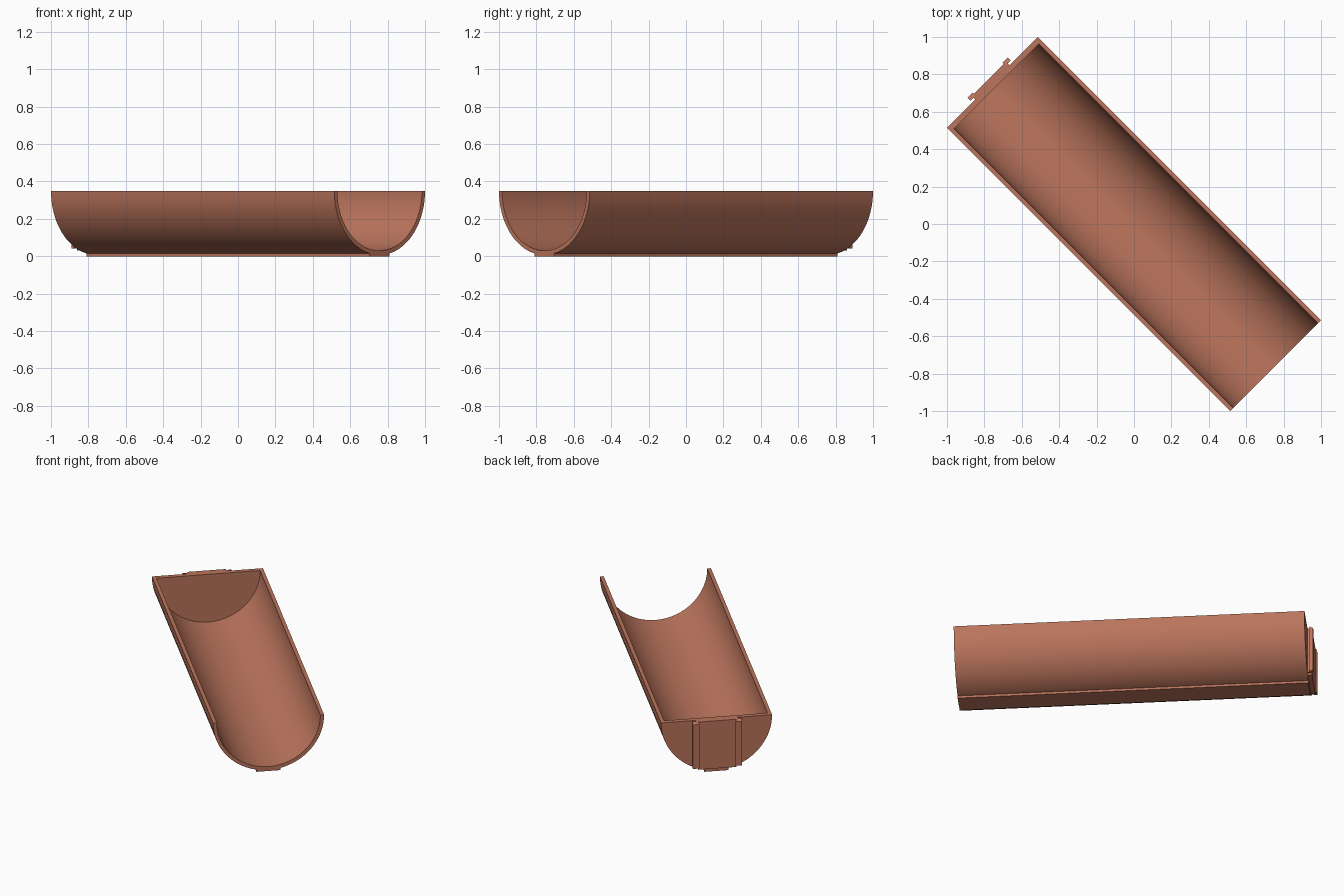
import bpy, bmesh, math

if "Cube" in bpy.data.objects:
    bpy.data.objects.remove(bpy.data.objects["Cube"])

R, T = 0.343, 0.023          # outer radius, shell thickness
TOP = 0.35                   # rim height
HALF = 1.071                 # half length
WALL = 0.03                  # end wall thickness
TURN = -math.pi / 4          # the trough lies diagonally

clay = bpy.data.materials.new("terracotta")
clay.diffuse_color = (0.50, 0.178, 0.109, 1)
clay.use_nodes = True
clay.node_tree.nodes["Principled BSDF"].inputs["Base Color"].default_value = clay.diffuse_color


def arc(radius, a0=math.pi, a1=2 * math.pi, n=64):
    """Points (y, z) along an arc centred on the rim line."""
    return [(radius * math.cos(a0 + (a1 - a0) * i / n),
             TOP + radius * math.sin(a0 + (a1 - a0) * i / n)) for i in range(n + 1)]


def finish(name, bm):
    bmesh.ops.recalc_face_normals(bm, faces=bm.faces)
    mesh = bpy.data.meshes.new(name)
    bm.to_mesh(mesh)
    bm.free()
    mesh.materials.append(clay)
    ob = bpy.data.objects.new(name, mesh)
    bpy.context.collection.objects.link(ob)
    ob.rotation_euler.z = TURN
    bpy.ops.object.select_all(action='DESELECT')
    ob.select_set(True)
    bpy.context.view_layer.objects.active = ob
    bpy.ops.object.shade_smooth_by_angle(angle=math.radians(30))
    return ob


def extrude_x(name, profile, x0, x1):
    """Prism with a (y, z) profile between two stations on the long axis."""
    bm = bmesh.new()
    face = bm.faces.new([bm.verts.new((x0, y, z)) for y, z in profile])
    ext = bmesh.ops.extrude_face_region(bm, geom=[face])["geom"]
    verts = [v for v in ext if isinstance(v, bmesh.types.BMVert)]
    bmesh.ops.translate(bm, verts=verts, vec=(x1 - x0, 0, 0))
    return finish(name, bm)


def extrude_y(name, profile, y0, y1):
    """Prism with an (x, z) profile between two stations across the trough."""
    bm = bmesh.new()
    face = bm.faces.new([bm.verts.new((x, y0, z)) for x, z in profile])
    ext = bmesh.ops.extrude_face_region(bm, geom=[face])["geom"]
    verts = [v for v in ext if isinstance(v, bmesh.types.BMVert)]
    bmesh.ops.translate(bm, verts=verts, vec=(0, y1 - y0, 0))
    return finish(name, bm)


# Half-round shell, open at one end
extrude_x("trough_shell", arc(R) + arc(R - T)[::-1], -HALF + WALL, HALF)

# Solid half-disc closing the other end
extrude_x("end_wall", arc(R), -HALF, -HALF + WALL)

# Flat foot under the shell, its upper side following the curve
w = 0.075
half_angle = math.asin(w / R)
curve = arc(R - 0.002, 1.5 * math.pi - half_angle, 1.5 * math.pi + half_angle, 10)
extrude_x("foot_strip", [(w, 0), (-w, 0)] + curve, -HALF, HALF)

# Mounting plate on the closed end
back = -HALF
plate_half = 0.118
extrude_x("mounting_plate", [(-plate_half, 0.03), (plate_half, 0.03),
                             (plate_half, TOP), (-plate_half, TOP)],
          back - 0.027, back)

# Hooked rails on both sides of the plate, with sloped tops and an open groove
for side, label in ((-1, "left"), (1, "right")):
    rail = [(back - 0.036, 0.042), (back - 0.014, 0.042),
            (back - 0.014, TOP), (back - 0.036, TOP - 0.012)]
    extrude_y("rail_lip_" + label, rail, side * (plate_half - 0.006), side * 0.152)
    web = [(back - 0.016, 0.042), (back, 0.042), (back, TOP - 0.002), (back - 0.016, TOP - 0.002)]
    extrude_y("rail_web_" + label, web, side * (plate_half - 0.006), side * 0.13)
